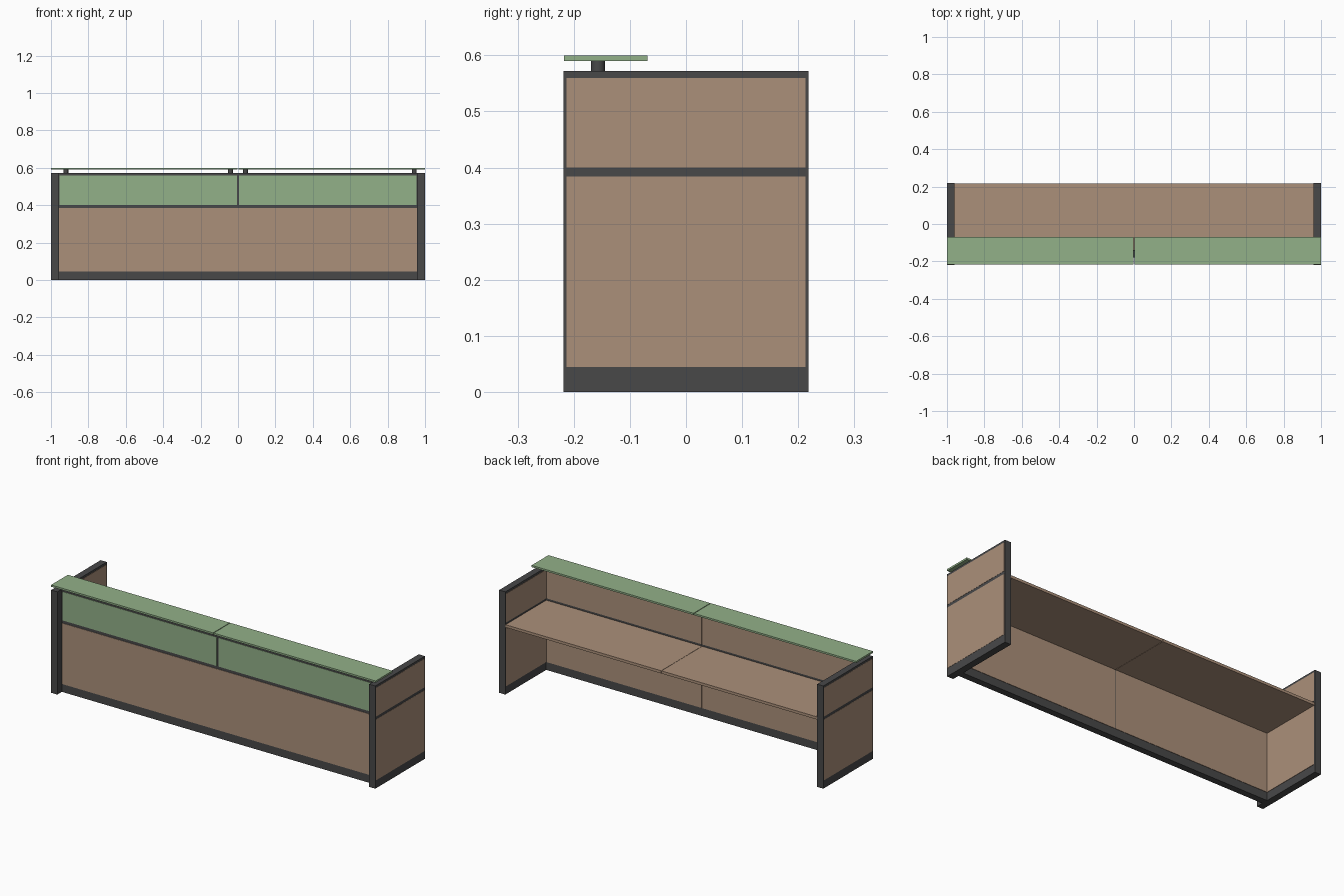
import bpy, bmesh, math

if "Cube" in bpy.data.objects:
    bpy.data.objects.remove(bpy.data.objects["Cube"])


def material(name, rgb):
    m = bpy.data.materials.new(name)
    m.diffuse_color = (*rgb, 1.0)
    m.use_nodes = True
    m.node_tree.nodes["Principled BSDF"].inputs["Base Color"].default_value = m.diffuse_color
    return m


WOOD = material("tan wood", (0.41, 0.28, 0.195))
GLASS = material("green glass", (0.29, 0.44, 0.25))
DARK = material("dark frame", (0.065, 0.065, 0.066))


def finish(bm, name, mat):
    me = bpy.data.meshes.new(name)
    bm.to_mesh(me)
    bm.free()
    me.materials.append(mat)
    ob = bpy.data.objects.new(name, me)
    bpy.context.collection.objects.link(ob)
    return ob


def box(name, x, y, z, mat):
    """Box from (min, max) ranges."""
    bm = bmesh.new()
    bmesh.ops.create_cube(bm, size=1)
    for v in bm.verts:
        v.co = [r[0] + (c + 0.5) * (r[1] - r[0]) for c, r in zip(v.co, (x, y, z))]
    return finish(bm, name, mat)


def post(name, x, y, z, r, mat):
    bm = bmesh.new()
    bmesh.ops.create_cone(bm, cap_ends=True, segments=16, radius1=r, radius2=r,
                          depth=z[1] - z[0])
    bmesh.ops.translate(bm, verts=bm.verts, vec=(x, y, (z[0] + z[1]) / 2))
    ob = finish(bm, name, mat)
    for p in ob.data.polygons:
        p.use_smooth = abs(p.normal.z) < 0.5


LOW, HIGH = (0.045, 0.384), (0.40, 0.56)   # heights of lower and upper panels
TOP = 0.572

# front wall frame between the ends
box("front_wall_frame", (-0.961, 0.961), (-0.178, -0.142), (0, TOP), DARK)
box("front_lower_panel", (-0.958, 0.958), (-0.180, -0.177), LOW, WOOD)

for side, s in (("left", -1), ("right", 1)):
    def rng(a, b):
        return tuple(sorted((a * s, b * s)))

    # end walls with wood plates on both faces
    box(side + "_end_frame", rng(0.961, 0.999), (-0.218, 0.218), (0, TOP), DARK)
    for level, z in (("lower", LOW), ("upper", HIGH)):
        box(f"{side}_end_{level}_outer_panel", rng(0.998, 1.0), (-0.213, 0.213), z, WOOD)
        box(f"{side}_end_{level}_inner_panel", rng(0.959, 0.962), (-0.142, 0.213), z, WOOD)
        # wood lining inside the front wall
        box(f"{side}_front_{level}_lining", rng(0.0012, 0.959), (-0.143, -0.140), z, WOOD)

    # green front panels, worktop and counter halves
    box(side + "_front_green_panel", rng(0.005, 0.955), (-0.180, -0.177), HIGH, GLASS)
    box(side + "_worktop", rng(0.0008, 0.960), (-0.141, 0.217), (0.374, 0.389), WOOD)
    box(side + "_counter_top", rng(0.002, 1.0), (-0.217, -0.069), (0.59, 0.60), GLASS)

# standoffs carrying the counter
for i, x in enumerate((-0.92, -0.04, 0.04, 0.943)):
    post(f"counter_standoff_{i + 1}", x, -0.157, (TOP - 0.002, 0.591), 0.0125, DARK)
